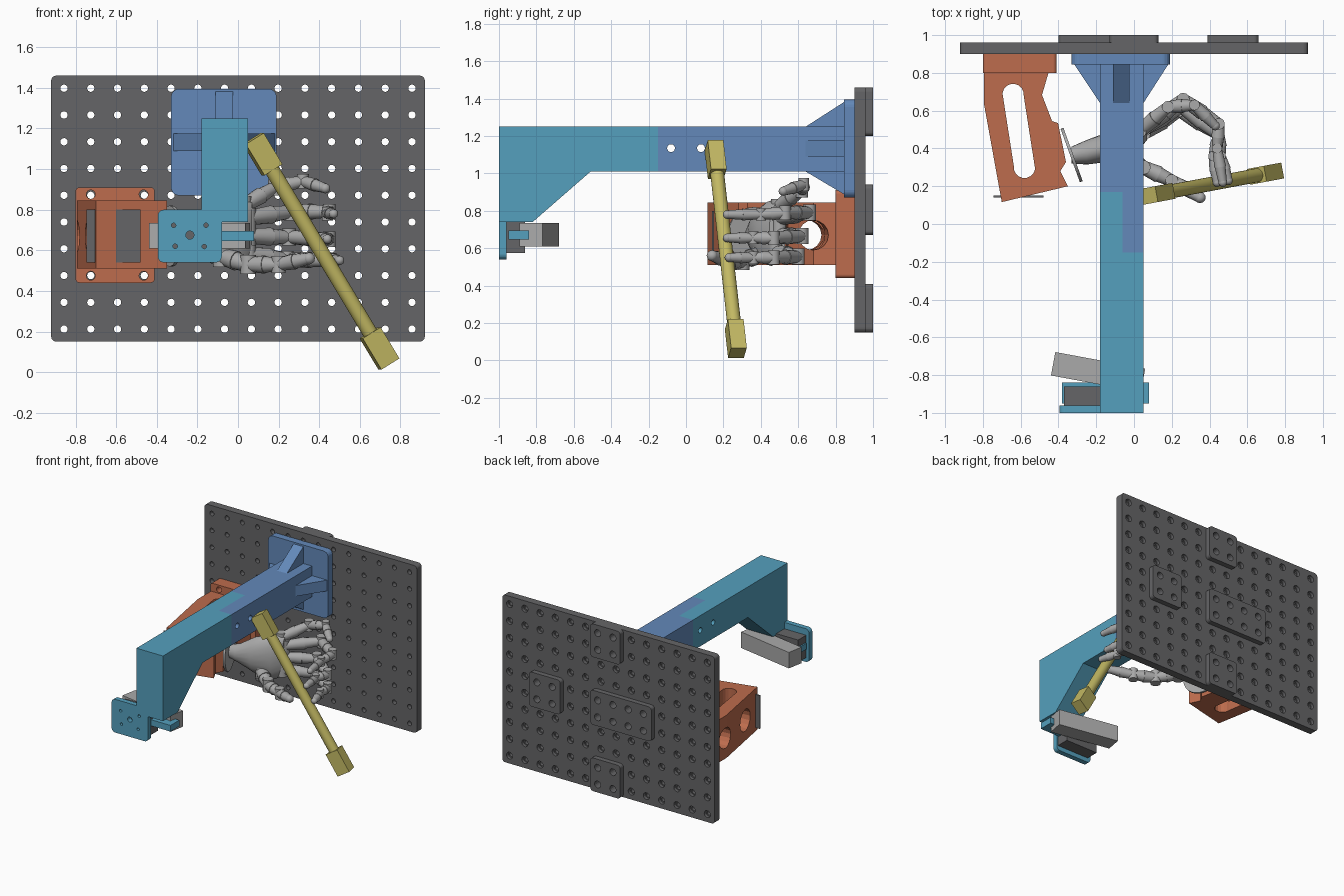
import bpy, bmesh, math
from mathutils import Vector, Matrix

if "Cube" in bpy.data.objects:
    bpy.data.objects.remove(bpy.data.objects["Cube"])


def material(name, r, g, b):
    m = bpy.data.materials.new(name)
    m.use_nodes = True
    m.diffuse_color = (r, g, b, 1)
    m.node_tree.nodes["Principled BSDF"].inputs["Base Color"].default_value = (r, g, b, 1)
    return m


DARK = material("dark grey", .13, .13, .135)
LIGHT = material("light grey", .4, .4, .4)
TEAL = material("teal", .09, .35, .51)
BLUE = material("steel blue", .125, .25, .49)
ORANGE = material("burnt orange", .51, .15, .075)
YELLOW = material("straw yellow", .54, .48, .125)


def finish(name, bm, mat, smooth=False):
    bmesh.ops.recalc_face_normals(bm, faces=bm.faces)
    me = bpy.data.meshes.new(name)
    bm.to_mesh(me)
    bm.free()
    ob = bpy.data.objects.new(name, me)
    bpy.context.collection.objects.link(ob)
    if mat:
        me.materials.append(mat)
    if smooth:
        bpy.ops.object.select_all(action='DESELECT')
        ob.select_set(True)
        bpy.context.view_layer.objects.active = ob
        bpy.ops.object.shade_smooth_by_angle(angle=math.radians(40))
    return ob


def prism(name, pts, axis, lo, hi, mat):
    """Extrude a 2D outline along an axis; the outline uses the other two axes in order."""
    bm = bmesh.new()
    place = {'x': lambda p: (lo, *p), 'y': lambda p: (p[0], lo, p[1]), 'z': lambda p: (*p, lo)}[axis]
    face = bm.faces.new([bm.verts.new(place(p)) for p in pts])
    new = bmesh.ops.extrude_face_region(bm, geom=[face])["geom"]
    shift = Vector([(hi - lo) * (axis == a) for a in "xyz"])
    bmesh.ops.translate(bm, vec=shift, verts=[v for v in new if isinstance(v, bmesh.types.BMVert)])
    return finish(name, bm, mat)


def rounded(x0, x1, z0, z1, r, n=5):
    pts = []
    for i, (cx, cz) in enumerate([(x1 - r, z1 - r), (x0 + r, z1 - r), (x0 + r, z0 + r), (x1 - r, z0 + r)]):
        for k in range(n + 1):
            a = math.pi / 2 * (i + k / n)
            pts.append((cx + r * math.cos(a), cz + r * math.sin(a)))
    return pts


def box(name, x, y, z, mat):
    return prism(name, [(x[0], z[0]), (x[1], z[0]), (x[1], z[1]), (x[0], z[1])], 'y', *y, mat)


def cone(bm, a, b, r1, r2, sides=14):
    a, b = Vector(a), Vector(b)
    turn = (b - a).to_track_quat('Z', 'Y').to_matrix().to_4x4()
    bmesh.ops.create_cone(bm, cap_ends=True, segments=sides, radius1=r1, radius2=r2,
                          depth=(b - a).length, matrix=Matrix.Translation((a + b) / 2) @ turn)


def drill(ob, rods):
    """Cut (start, end, radius) rods out of an object."""
    bm = bmesh.new()
    for a, b, r in rods:
        cone(bm, a, b, r, r, 16)
    cut(ob, finish("hole_cutter", bm, None))


def cut(ob, cutter):
    cutter.hide_render = True
    mod = ob.modifiers.new("cut", 'BOOLEAN')
    mod.operation, mod.solver, mod.object = 'DIFFERENCE', 'EXACT', cutter
    dg = bpy.context.evaluated_depsgraph_get()
    me = bpy.data.meshes.new_from_object(ob.evaluated_get(dg))
    ob.modifiers.clear()
    ob.data = me
    bpy.data.objects.remove(cutter)


# Perforated back panel with rear pads
PITCH, MID = .1318, .805
grid = [((c - 6.5) * PITCH, MID + (r - 4.5) * PITCH) for c in range(14) for r in range(10)]


def perforate(ob, x0, x1, z0, z1):
    inside = [(x, z) for x, z in grid if x0 < x < x1 and z0 < z < z1]
    drill(ob, [((x, .8, z), (x, 1.1, z), .018) for x, z in inside])
    drill(ob, [((x, .935, z), (x, 1.1, z), .027) for x, z in inside])


for name, x0, x1, z0, z1, y0, y1 in [
        ("back_panel", -.92, .92, .15, 1.46, .9, .96),
        ("top_pad", -.13, .13, 1.2, 1.46, .96, 1),
        ("centre_pad", -.4, .13, .67, .94, .96, 1),
        ("side_pad", .39, .66, .67, .94, .96, 1),
        ("bottom_pad", -.13, .13, .15, .41, .96, 1)]:
    panel = prism(name, rounded(x0, x1, z0, z1, .025), 'y', y0, y1, DARK)
    perforate(panel, x0, x1, z0, z1)

# Blue bracket: plate, lap-jointed beam and four gussets
prism("bracket_plate", rounded(-.33, .19, .87, 1.395, .04), 'y', .845, .9, BLUE)
beam = prism("bracket_beam", [(-.06, -.15), (.05, -.15), (.05, .85), (-.18, .85), (-.18, .17), (-.06, .17)],
             'z', 1.01, 1.25, BLUE)
bolts = [((-.3, y, 1.135), (.2, y, 1.135), .021) for y in (-.08, .08)]
drill(beam, bolts)
for name, edge, tip in [("left_gusset", .05, .185), ("right_gusset", -.18, -.32)]:
    prism(name, [(edge, .64), (edge, .85), (tip, .85)], 'z', 1.09, 1.175, BLUE)
for name, edge, tip in [("top_gusset", 1.25, 1.385), ("bottom_gusset", 1.01, .885)]:
    prism(name, [(.64, edge), (.85, edge), (.85, tip)], 'x', -.11, -.025, BLUE)

# Teal front arm with its tongue
prism("front_arm", [(-1, 1.25), (-1, .74), (-.82, .74), (-.51, 1.01), (-.15, 1.01), (-.15, 1.25)],
      'x', -.18, .05, TEAL)
tongue = box("arm_tongue", (-.18, -.06), (-.15, .17), (1.01, 1.25), TEAL)
drill(tongue, bolts)

# Sensor holder at the arm's end
face = prism("holder_plate", rounded(-.395, -.08, .54, .8, .03), 'y', -1, -.96, TEAL)
holes = [(-.237, .675, .02)] + [(-.237 + .1 * math.cos(a), .675 + .08 * math.sin(a), .011)
                                for a in (.65, 2.5, 3.9, 5.5)]
drill(face, [((x, -1.1, z), (x, -.9, z), r) for x, z, r in holes])
box("holder_clip", (-.38, .08), (-.95, -.84), (.647, .695), TEAL)
box("sensor_body", (-.37, -.09), (-.96, -.86), (.575, .75), DARK)
camera_bar = box("sensor_bar", (-.242, .242), (-.063, .063), (.61, .735), LIGHT)
camera_bar.location = (-.19, -.784, 0)
camera_bar.rotation_euler.z = math.radians(-10.5)

# Orange wrist mount: flange and slotted body
flange = prism("mount_flange", rounded(-.8, -.41, .44, .91, .02), 'y', .8, .9, ORANGE)
drill(flange, [((x, .7, z), (x, 1, z), .022) for x in (-.725, -.465) for z in (.475, .875)])
body = prism("mount_body", [(-.794, .81), (-.45, .81), (-.487, .683), (-.434, .545), (-.402, .534), (-.36, .328),
                            (-.39, .28), (-.35, .2), (-.7, .116), (-.794, .635)], 'z', .51, .845, ORANGE)
slot = []
for cx, cy, start in [(-.64, .685, -.14), (-.58, .3, math.pi - .14)]:
    slot += [(cx + .057 * math.cos(start + math.pi * k / 8), cy + .057 * math.sin(start + math.pi * k / 8))
             for k in range(9)]
cut(body, prism("slot_cutter", slot, 'z', .4, 1, None))
drill(body, [((-1, .62, .67), (-.3, .7, .67), .08), ((-1, .3, .67), (-.6, .33, .67), .085)])
box("mount_strap", (-.745, -.48), (.14, .15), (.54, .8), DARK)

# Wrist disc
bm = bmesh.new()
hub, normal = Vector((-.33, .365, .67)), Vector((.94, .34, 0))
cone(bm, hub - normal * .008, hub + normal * .008, .15, .15, 32)
finish("wrist_disc", bm, LIGHT, True)

# Palm lofted through elliptical sections (x, y, z, half depth, half height)
bm = bmesh.new()
rings = []
for x, y, z, ry, rz in [(-.33, .365, .67, .045, .045), (-.25, .38, .67, .065, .07), (-.13, .41, .675, .08, .14),
                        (.01, .455, .68, .08, .175), (.07, .49, .69, .045, .15)]:
    rings.append([bm.verts.new((x, y + ry * math.cos(k * math.pi / 10), z + rz * math.sin(k * math.pi / 10)))
                  for k in range(20)])
for a, b in zip(rings, rings[1:]):
    for k in range(20):
        bm.faces.new((a[k], a[k - 1], b[k - 1], b[k]))
bm.faces.new(rings[0])
bm.faces.new(rings[-1])
finish("palm", bm, LIGHT, True)


# Jointed fingers: tapered links, hinge pins and a rounded tip
def digit(name, path, radius):
    bm = bmesh.new()
    path = [Vector(p) for p in path]
    for i, (a, b) in enumerate(zip(path, path[1:])):
        r = radius * (1 - .1 * i)
        mid = a.lerp(b, .55)
        cone(bm, a, mid, r * .8, r, 12)
        cone(bm, mid, b, r * .9, r * .7, 12)
        pin = Vector((0, 0, r * 1.05))
        cone(bm, a - pin, a + pin, r * .85, r * .85, 12)
    bmesh.ops.create_icosphere(bm, subdivisions=2, radius=r * .75, matrix=Matrix.Translation(path[-1]))
    finish(name, bm, LIGHT, True)


digit("little_finger", [(.03, .49, .82), (.18, .62, .91), (.32, .63, .94), (.43, .52, .905)], .042)
digit("ring_finger", [(.05, .5, .76), (.26, .66, .79), (.45, .53, .79), (.44, .4, .78), (.47, .22, .78)], .045)
digit("middle_finger", [(.05, .5, .67), (.25, .62, .665), (.45, .47, .655), (.42, .36, .655), (.44, .22, .655)], .045)
digit("index_finger", [(.05, .48, .58), (.24, .6, .555), (.45, .47, .55), (.46, .36, .55), (.5, .23, .55)], .045)
digit("thumb", [(-.08, .4, .57), (.05, .3, .53), (.2, .23, .53), (.35, .14, .56)], .05)

# Yellow stick with block ends
top, low = Vector((.075, .15, 1.15)), Vector((.743, .275, .04))
axis = (low - top).normalized()
side = axis.cross(Vector((0, 0, 1))).normalized()
frame = Matrix((side, axis.cross(side), axis)).transposed().to_4x4()
bm = bmesh.new()
cone(bm, top, low, .037, .037, 24)
finish("stick_shaft", bm, YELLOW, True)
for name, spot in [("stick_top_block", top + axis * .09), ("stick_bottom_block", low - axis * .09)]:
    bm = bmesh.new()
    bmesh.ops.create_cube(bm, size=1, matrix=Matrix.Translation(spot) @ frame @ Matrix.Diagonal((.085, .105, .18, 1)))
    finish(name, bm, YELLOW)
